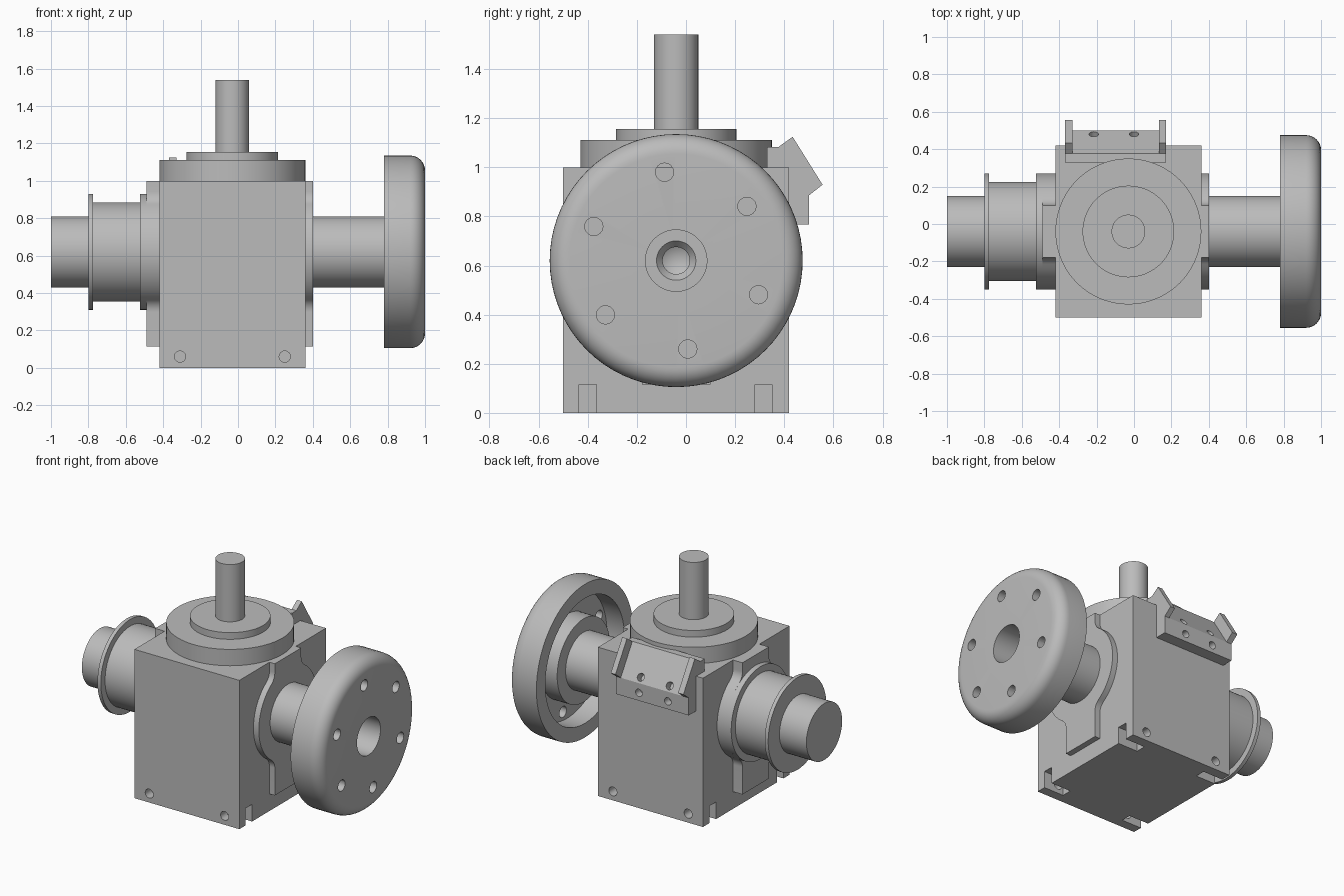
import bpy, bmesh, math
from mathutils import Vector, Matrix

if "Cube" in bpy.data.objects:
    bpy.data.objects.remove(bpy.data.objects["Cube"])

steel = bpy.data.materials.new("steel_grey")
steel.use_nodes = True
GREY = (0.5, 0.5, 0.5, 1)
steel.diffuse_color = GREY
steel.node_tree.nodes["Principled BSDF"].inputs["Base Color"].default_value = GREY

CX, CY, CZ = -0.03, -0.04, 0.62      # shaft axes


def finish(name, bm):
    bmesh.ops.remove_doubles(bm, verts=bm.verts[:], dist=1e-5)
    bmesh.ops.recalc_face_normals(bm, faces=bm.faces[:])
    me = bpy.data.meshes.new(name)
    bm.to_mesh(me)
    bm.free()
    me.materials.append(steel)
    ob = bpy.data.objects.new(name, me)
    bpy.context.collection.objects.link(ob)
    return ob


def lathe(name, profile, axis):
    """Spin (radius, position) pairs round the cross axis 'X' or upright axis 'Z'."""
    bm = bmesh.new()
    if axis == 'X':
        pts = [(t, CY, CZ + r) for r, t in profile]
        cent, ax = (0, CY, CZ), (1, 0, 0)
    else:
        pts = [(CX + r, CY, t) for r, t in profile]
        cent, ax = (CX, CY, 0), (0, 0, 1)
    vs = [bm.verts.new(p) for p in pts]
    es = [bm.edges.new(pair) for pair in zip(vs, vs[1:])]
    bmesh.ops.spin(bm, geom=vs + es, cent=cent, axis=ax, angle=math.tau,
                   steps=72, use_merge=True)
    return finish(name, bm)


def prism(name, outline, x0, x1):
    """Extrude a (y, z) outline from x0 to x1."""
    bm = bmesh.new()
    face = bm.faces.new([bm.verts.new((x0, y, z)) for y, z in outline])
    ext = bmesh.ops.extrude_face_region(bm, geom=[face])
    moved = [v for v in ext["geom"] if isinstance(v, bmesh.types.BMVert)]
    bmesh.ops.translate(bm, verts=moved, vec=(x1 - x0, 0, 0))
    return finish(name, bm)


def boxes(name, spans):
    bm = bmesh.new()
    for lo, hi in spans:
        lo, hi = Vector(lo), Vector(hi)
        mat = Matrix.Translation((lo + hi) / 2) @ Matrix.Diagonal((*(hi - lo), 1))
        bmesh.ops.create_cube(bm, size=1, matrix=mat)
    return finish(name, bm)


def rods(name, rows, radius, length):
    """Round cutters, each a (centre, direction) pair."""
    bm = bmesh.new()
    for centre, direction in rows:
        rot = Vector(direction).to_track_quat('Z', 'Y').to_matrix().to_4x4()
        bmesh.ops.create_cone(bm, cap_ends=True, segments=24, radius1=radius,
                              radius2=radius, depth=length,
                              matrix=Matrix.Translation(centre) @ rot)
    return finish(name, bm)


def cut(ob, cutter):
    mod = ob.modifiers.new("cut", 'BOOLEAN')
    mod.operation, mod.solver, mod.object = 'DIFFERENCE', 'EXACT', cutter
    bpy.context.view_layer.objects.active = ob
    bpy.ops.object.modifier_apply(modifier=mod.name)
    bpy.data.objects.remove(cutter)


# Gearbox housing with mounting slots and bolt holes at the foot
housing = boxes("housing", [((-0.42, -0.5, 0), (0.36, 0.42, 1))])
slots = [((x, y, -0.1), (x + 0.3, y + 0.07, 0.115))
         for x in (-0.57, 0.21) for y in (-0.435, 0.28)]
cut(housing, boxes("slot_cutter", slots))
holes = [((x, y, 0.06), (0, 1, 0)) for x in (-0.31, 0.25) for y in (-0.49, 0.41)]
cut(housing, rods("foot_hole_cutter", holes, 0.03, 0.2))

# Top bearing cover, stepped, with the upright input shaft
lathe("top_cover", [(0, 1), (0.39, 1), (0.39, 1.11), (0.245, 1.11),
                    (0.245, 1.155), (0, 1.155)], 'Z')
lathe("input_shaft", [(0, 1.15), (0.09, 1.15), (0.09, 1.54), (0, 1.54)], 'Z')


# Side pads: a disc blended into an upright strip
def pad_outline(R=0.31, w=0.14, rf=0.08, top=0.38, bottom=-0.505, n=8):
    h = math.sqrt((R + rf) ** 2 - (w + rf) ** 2)
    a = math.atan2(h, w + rf)

    def arc(cx, cy, r, a0, a1, k):
        return [(cx + r * math.cos(a0 + (a1 - a0) * i / k),
                 cy + r * math.sin(a0 + (a1 - a0) * i / k)) for i in range(k + 1)]
    half = [(w, top)]
    half += arc(w + rf, h, rf, math.pi, math.pi + a, n)
    half += arc(0, 0, R, a, -a, 3 * n)[1:-1]
    half += arc(w + rf, -h, rf, math.pi - a, math.pi, n)
    half.append((w, bottom))
    full = half + [(-y, z) for y, z in reversed(half)]
    return [(CY + y, CZ + z) for y, z in full]


prism("left_pad", pad_outline(), 0.36, 0.40)
prism("right_pad", pad_outline(), -0.49, -0.42)

# Right bearing sleeve with collars and stub shaft
lathe("right_sleeve", [(0, -0.49), (0.31, -0.49), (0.31, -0.525), (0.265, -0.525),
                       (0.265, -0.775), (0.31, -0.775), (0.31, -0.80),
                       (0.19, -0.80), (0.19, -1), (0, -1)], 'X')

# Left output shaft carrying a hollow-backed drive flange
fillet = [(0.435 + 0.08 * math.cos(i * math.pi / 16),
           0.92 + 0.08 * math.sin(i * math.pi / 16)) for i in range(9)]
flange = lathe("drive_flange",
               [(0, 0.39), (0.19, 0.39), (0.19, 0.79), (0.28, 0.79), (0.28, 0.91),
                (0.42, 0.91), (0.42, 0.78), (0.515, 0.78)] + fillet +
               [(0.125, 1), (0.125, 0.8), (0.08, 0.8), (0.055, 0.77),
                (0.055, 0.72), (0, 0.69)], 'X')
bolts = []
for i in range(6):
    ang = math.radians(37.5 + 60 * i)
    bolts.append(((0.96, CY + 0.363 * math.cos(ang), CZ + 0.363 * math.sin(ang)), (1, 0, 0)))
cut(flange, rods("bolt_hole_cutter", bolts, 0.037, 0.2))

# Rear bracket: sloped block between two raised ears
block = [(0.33, 0.97), (0.33, 1.083), (0.377, 1.083), (0.50, 0.885),
         (0.50, 0.767), (0.415, 0.767), (0.415, 0.97)]
ear = block[:3] + [(0.434, 1.124), (0.556, 0.929)] + block[3:]
bracket = prism("rear_bracket", block, -0.33, 0.135)
slope = Vector((0, 0.198, 0.123)).normalized()
xs = (-0.215, 0)
cut(bracket, rods("slope_hole_cutter", [((x, 0.48, 0.917), slope) for x in xs], 0.025, 0.1))
cut(bracket, rods("face_hole_cutter", [((x, 0.50, 0.82), (0, 1, 0)) for x in xs], 0.025, 0.1))
prism("bracket_ear_right", ear, -0.37, -0.33)
prism("bracket_ear_left", ear, 0.135, 0.17)

# Smooth the round surfaces and keep the machined edges sharp
for ob in bpy.context.scene.objects:
    if ob.type == 'MESH':
        bpy.ops.object.select_all(action='DESELECT')
        ob.select_set(True)
        bpy.context.view_layer.objects.active = ob
        bpy.ops.object.shade_smooth_by_angle(angle=math.radians(30))
